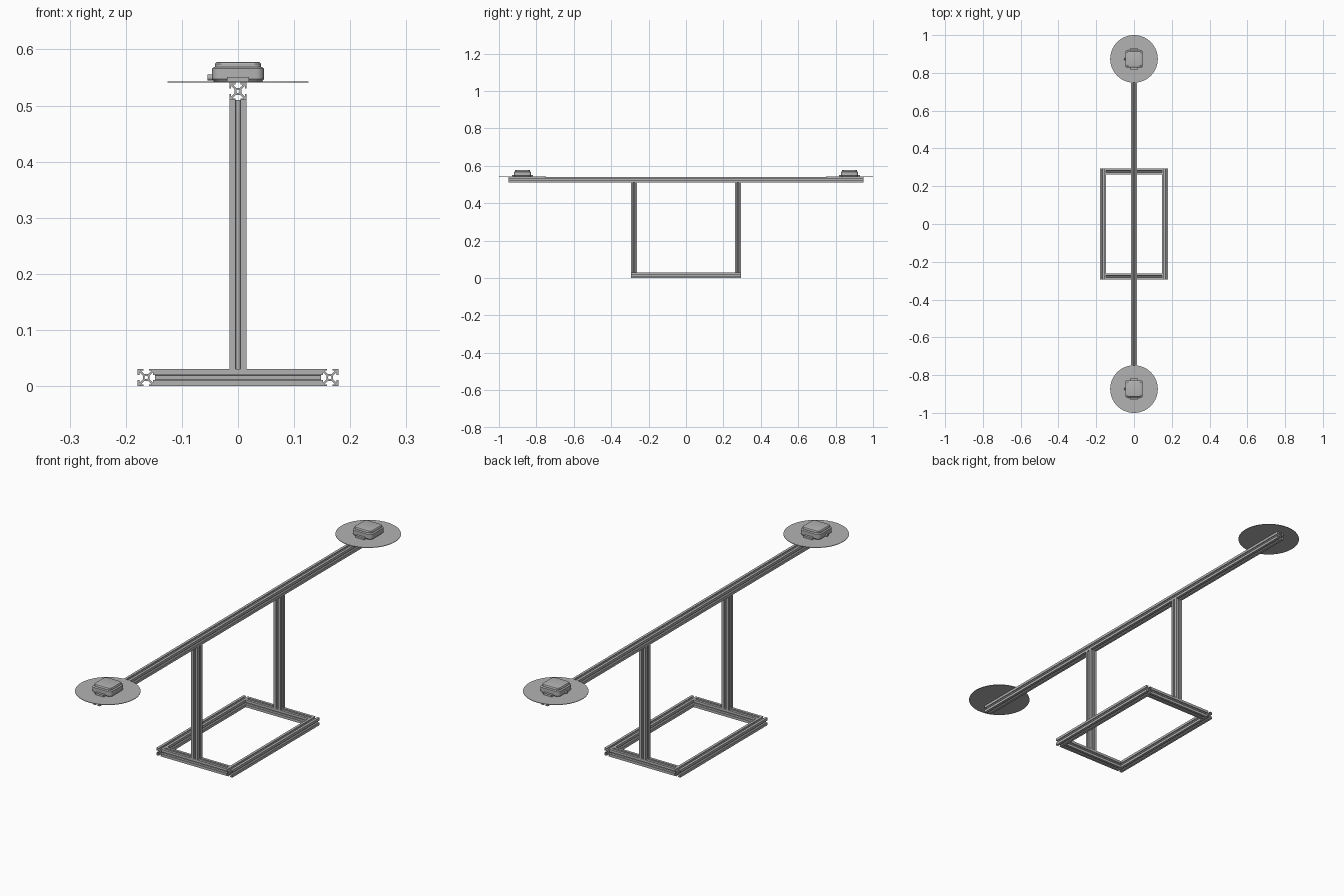
import bpy, bmesh, math
from mathutils import Vector, Matrix

cube = bpy.data.objects.get("Cube")
if cube:
    bpy.data.objects.remove(cube, do_unlink=True)


def material(name, value):
    m = bpy.data.materials.new(name)
    m.use_nodes = True
    m.diffuse_color = (value, value, value, 1)
    m.node_tree.nodes["Principled BSDF"].inputs["Base Color"].default_value = m.diffuse_color
    return m


GREY = material("aluminium grey", 0.45)
S = 0.031           # extrusion width
H = S / 2
TOP = 0.541         # top of the long beam
DISC_Y = 0.874


def finish(name, bm, smooth=False):
    bmesh.ops.recalc_face_normals(bm, faces=bm.faces)
    me = bpy.data.meshes.new(name)
    bm.to_mesh(me)
    bm.free()
    me.materials.append(GREY)
    ob = bpy.data.objects.new(name, me)
    bpy.context.collection.objects.link(ob)
    if smooth:
        bpy.context.view_layer.objects.active = ob
        ob.select_set(True)
        bpy.ops.object.shade_smooth_by_angle(angle=math.radians(30))
        ob.select_set(False)
    return ob


# T-slot section: one side turned four times, plus the centre bore
SIDE = [(1, 1), (1, .3), (.8, .3), (.8, .62), (.4, .22),
        (.4, -.22), (.8, -.62), (.8, -.3), (1, -.3)]


def rail(name, start, end):
    start, end = Vector(start), Vector(end)
    axis = end - start
    outer = []
    for k in range(4):
        turn = Matrix.Rotation(-k * math.pi / 2, 2)
        outer += [turn @ Vector(p) * H for p in SIDE]
    bore = [Vector((math.cos(a), math.sin(a))) * H * .2
            for a in (i * math.tau / 12 for i in range(12))]
    bm = bmesh.new()
    for loop in (outer, bore):
        vs = [bm.verts.new((p.x, p.y, 0)) for p in loop]
        for a, b in zip(vs, vs[1:] + vs[:1]):
            bm.edges.new((a, b))
    bmesh.ops.triangle_fill(bm, edges=bm.edges[:], use_beauty=True)
    cap = bm.faces[:]
    ext = bmesh.ops.extrude_face_region(bm, geom=cap, use_keep_orig=True)
    moved = [g for g in ext["geom"] if isinstance(g, bmesh.types.BMVert)]
    bmesh.ops.translate(bm, verts=moved, vec=(0, 0, axis.length))
    # Align the section with the rail direction
    z = axis.normalized()
    x = Vector((0, 1, 0)) if abs(z.x) > .5 else Vector((1, 0, 0))
    y = z.cross(x)
    m = Matrix((x, y, z)).transposed().to_4x4()
    bmesh.ops.transform(bm, matrix=Matrix.Translation(start) @ m, verts=bm.verts)
    return finish(name, bm)


def rounded_square(half, r, steps=5):
    pts = []
    for k in range(4):
        a0 = k * math.pi / 2
        cx = (half - r) * (1 if k in (0, 3) else -1)
        cy = (half - r) * (1 if k < 2 else -1)
        for i in range(steps + 1):
            a = a0 + i / steps * math.pi / 2
            pts.append((cx + r * math.cos(a), cy + r * math.sin(a)))
    return pts


def loft(name, cy, rings):
    """Stack rounded squares given as (height, half width, corner radius)."""
    bm = bmesh.new()
    loops = [[bm.verts.new((x, cy + y, z)) for x, y in rounded_square(h, r)]
             for z, h, r in rings]
    for a, b in zip(loops, loops[1:]):
        for i in range(len(a)):
            j = (i + 1) % len(a)
            bm.faces.new((a[i], a[j], b[j], b[i]))
    bm.faces.new(loops[0])
    bm.faces.new(loops[-1])
    return finish(name, bm, True)


def cylinder(name, centre, radius, depth, sides, turn=Matrix()):
    bm = bmesh.new()
    bmesh.ops.create_cone(bm, cap_ends=True, segments=sides, radius1=radius,
                          radius2=radius, depth=depth,
                          matrix=Matrix.Translation(centre) @ turn)
    return finish(name, bm, True)


def box(name, centre, size):
    bm = bmesh.new()
    bmesh.ops.create_cube(bm, size=1, matrix=Matrix.Translation(centre)
                          @ Matrix.Diagonal((*size, 1)))
    return finish(name, bm)


# Base frame, posts and long beam
X, Y = 0.179, 0.293
for s, side in ((1, "left"), (-1, "right")):
    rail(f"base_{side}_rail", (s * (X - H), -Y, H), (s * (X - H), Y, H))
for s, end in ((1, "back"), (-1, "front")):
    y = s * (Y - H)
    rail(f"base_{end}_rail", (-X + S, y, H), (X - S, y, H))
    rail(f"{end}_post", (0, y, S), (0, y, TOP - S))
rail("long_beam", (0, -0.95, TOP - H), (0, 0.95, TOP - H))

# Ground discs with antenna housings
for s, end in ((1, "back"), (-1, "front")):
    y = s * DISC_Y
    cylinder(f"{end}_disc", (0, y, TOP + .001), .126, .002, 64)
    loft(f"{end}_antenna_body", y, [
        (TOP + .002, .043, .014), (TOP + .006, .046, .014),
        (TOP + .025, .046, .014), (TOP + .027, .044, .013),
        (TOP + .028, .041, .012), (TOP + .033, .041, .012),
        (TOP + .036, .039, .011), (TOP + .037, .036, .010)])
    for t, where in ((1, "rear"), (-1, "fore")):
        box(f"{end}_antenna_{where}_tab", (0, y + t * .049, TOP + .006), (.04, .014, .008))
    cylinder(f"{end}_antenna_connector", (-.048, y, TOP + .009), .005, .012, 16,
             Matrix.Rotation(math.pi / 2, 4, "Y"))
